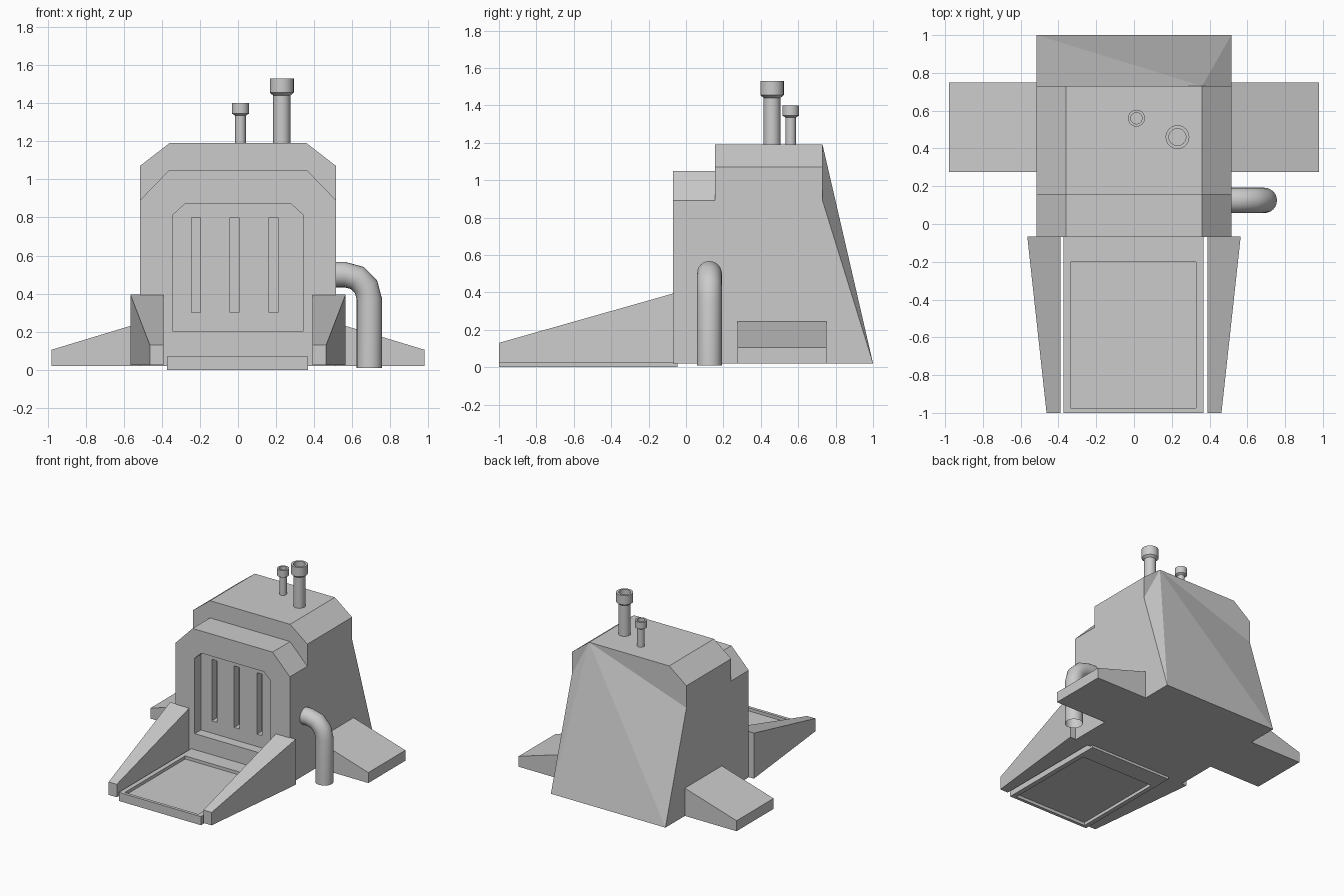
import bpy, bmesh, math
from mathutils import Vector

cube = bpy.data.objects.get("Cube")
if cube:
    bpy.data.objects.remove(cube, do_unlink=True)

grey = bpy.data.materials.new("light_grey")
grey.use_nodes = True
colour = (0.6, 0.6, 0.6, 1)
grey.diffuse_color = colour
grey.node_tree.nodes["Principled BSDF"].inputs["Base Color"].default_value = colour


def finish(name, bm):
    bmesh.ops.recalc_face_normals(bm, faces=bm.faces)
    mesh = bpy.data.meshes.new(name)
    bm.to_mesh(mesh)
    bm.free()
    mesh.materials.append(grey)
    obj = bpy.data.objects.new(name, mesh)
    bpy.context.collection.objects.link(obj)
    return obj


def loft(name, ring_a, ring_b, fan_back=False):
    """Closed solid between two rings with the same point count."""
    bm = bmesh.new()
    a = [bm.verts.new(p) for p in ring_a]
    b = [bm.verts.new(p) for p in ring_b]
    n = len(a)
    for i in range(n):
        j = (i + 1) % n
        bm.faces.new((a[i], a[j], b[j], b[i]))
    bm.faces.new(a)
    if fan_back:
        for i in range(1, n - 1):
            bm.faces.new((b[0], b[i], b[i + 1]))
    else:
        bm.faces.new(b)
    return finish(name, bm)


def prism(name, profile, y0, y1):
    return loft(name, [(x, y0, z) for x, z in profile], [(x, y1, z) for x, z in profile])


def box(name, x0, x1, y0, y1, z0, z1):
    return prism(name, [(x0, z0), (x1, z0), (x1, z1), (x0, z1)], y0, y1)


def arch(half, top_half, base, shoulder, top):
    """Rectangle with two chamfered top corners."""
    return [(top_half, top), (half, shoulder), (half, base),
            (-half, base), (-half, shoulder), (-top_half, top)]


def cut(target, cutter):
    mod = target.modifiers.new("cut", 'BOOLEAN')
    mod.operation = 'DIFFERENCE'
    mod.solver = 'EXACT'
    mod.object = cutter
    bpy.context.view_layer.objects.active = target
    bpy.ops.object.modifier_apply(modifier=mod.name)
    bpy.data.objects.remove(cutter, do_unlink=True)


def smooth(obj):
    bpy.ops.object.select_all(action='DESELECT')
    obj.select_set(True)
    bpy.context.view_layer.objects.active = obj
    bpy.ops.object.shade_smooth_by_angle(angle=math.radians(40))


# Main block with a sloped back wall
W, BASE = 0.515, 0.02
outline = [(0.36, 1.19), (W, 1.07), (W, 0.89), (W, BASE),
           (-W, BASE), (-W, 0.89), (-W, 1.07), (-0.36, 1.19)]
loft("main_block", [(x, 0.155, z) for x, z in outline],
     [(x, 1.0 if z == BASE else 0.73, z) for x, z in outline], fan_back=True)

# Lower front block with recessed door and three slots
front = prism("front_block", arch(W, 0.36, BASE, 0.89, 1.05), -0.07, 0.155)
cut(front, prism("door_cutter", arch(0.34, 0.28, 0.2, 0.815, 0.87), -0.2, 0.01))
for x in (-0.22, -0.018, 0.187):
    cut(front, box("slot_cutter", x - 0.023, x + 0.023, -0.1, 0.07, 0.3, 0.8))

# Entry ramp, sunk on both faces
ramp = box("ramp", -0.372, 0.367, -1.0, -0.045, 0, 0.07)
cut(ramp, box("ramp_top_cutter", -0.335, 0.327, -0.975, -0.2, 0.045, 0.2))
cut(ramp, box("ramp_under_cutter", -0.335, 0.327, -0.975, -0.2, -0.1, 0.025))

for side, s in (("left", 1), ("right", -1)):
    # Tapered ramp rail
    def rail_ring(y, outer, top):
        return [(s * 0.39, y, 0.025), (s * outer, y, 0.025),
                (s * outer, y, top), (s * 0.39, y, top)]
    loft(side + "_rail", rail_ring(-1.0, 0.463, 0.13), rail_ring(-0.065, 0.565, 0.395))
    # Sloped side buttress
    prism(side + "_buttress", [(s * 0.5, BASE), (s * 0.98, BASE),
                               (s * 0.98, 0.105), (s * 0.5, 0.25)], 0.275, 0.75)


# Bent side pipe, open at the bottom
def side_pipe(radius=0.067, bend=0.13, sides=24):
    bm = bmesh.new()
    centre = Vector((0.56, 0.125, 0.37))
    stations = [(Vector((0.5, 0.125, 0.5)), math.pi / 2)]
    for i in range(4):
        t = math.pi / 2 - i * math.pi / 6
        stations.append((centre + bend * Vector((math.cos(t), 0, math.sin(t))), t))
    stations.append((Vector((0.69, 0.125, 0.01)), 0))
    rings = []
    for p, t in stations:
        out = Vector((math.cos(t), 0, math.sin(t)))
        rings.append([bm.verts.new(p + radius * (out * math.cos(k) + Vector((0, math.sin(k), 0))))
                      for k in (math.tau * i / sides for i in range(sides))])
    for a, b in zip(rings, rings[1:]):
        for i in range(sides):
            j = (i + 1) % sides
            bm.faces.new((a[i], a[j], b[j], b[i]))
    smooth(finish("side_pipe", bm))


side_pipe()


# Chimneys: turned profile with a hollow cap
def chimney(name, x, y, profile, sides=24):
    bm = bmesh.new()
    verts = [bm.verts.new((x + r, y, z)) for r, z in profile]
    edges = [bm.edges.new(pair) for pair in zip(verts, verts[1:])]
    bmesh.ops.spin(bm, geom=verts + edges, cent=(x, y, 0), axis=(0, 0, 1),
                   angle=math.tau, steps=sides)
    bmesh.ops.remove_doubles(bm, verts=bm.verts, dist=0.0005)
    smooth(finish(name, bm))


def stack_profile(stem, cap, hole, neck, lip, top):
    return [(stem, 1.18), (stem, neck), (cap, lip), (cap, top),
            (hole, top), (hole, lip), (0, lip)]


chimney("tall_chimney", 0.23, 0.46, stack_profile(0.045, 0.063, 0.045, 1.44, 1.455, 1.53))
chimney("short_chimney", 0.013, 0.56, stack_profile(0.028, 0.045, 0.03, 1.335, 1.345, 1.4))
